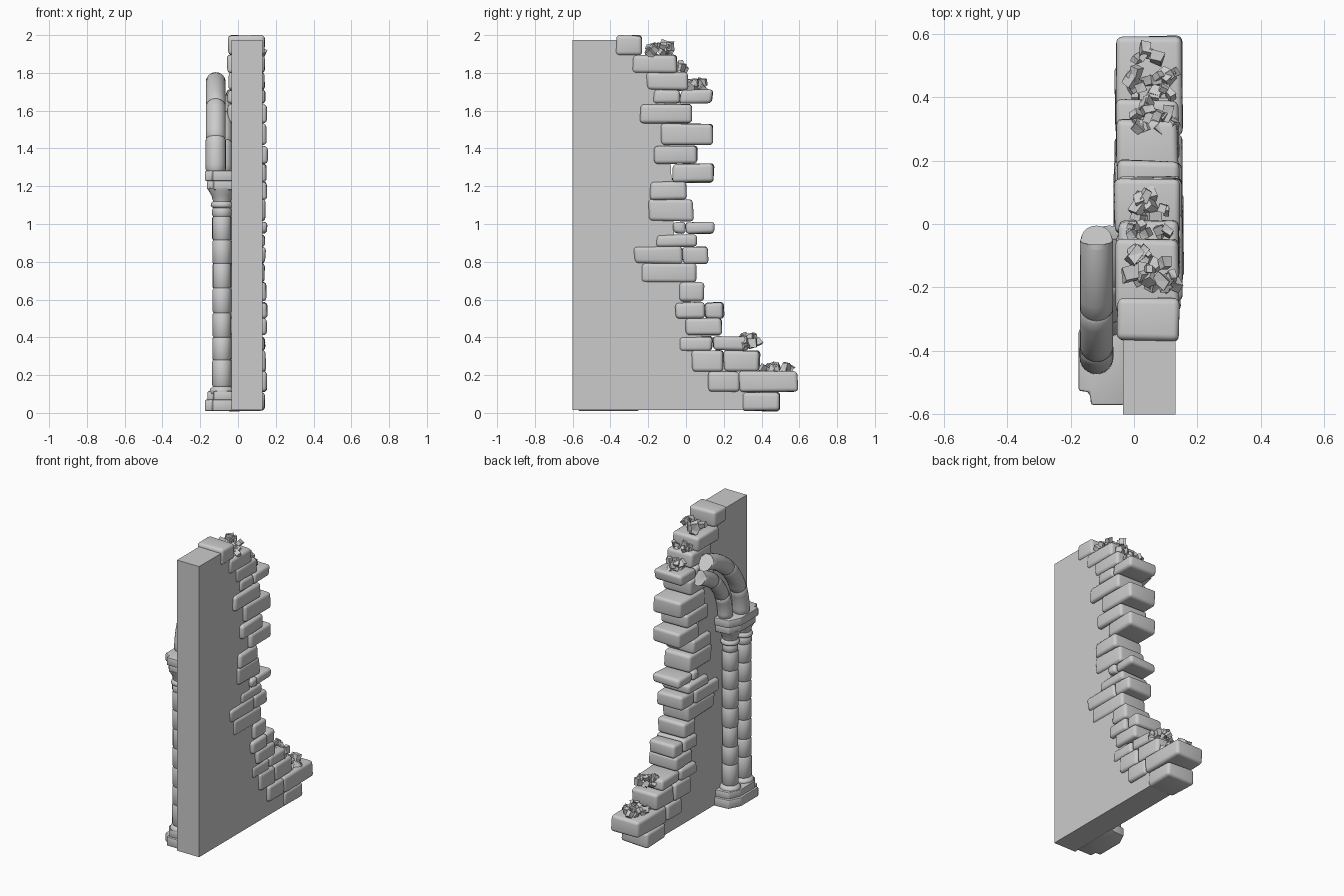
import bpy, bmesh, math, random
from mathutils import Vector, Matrix, Euler

if "Cube" in bpy.data.objects:
    bpy.data.objects.remove(bpy.data.objects["Cube"])

random.seed(7)
R = random.uniform


def finish(bm, name, smooth=None):
    bmesh.ops.recalc_face_normals(bm, faces=bm.faces)
    me = bpy.data.meshes.new(name)
    bm.to_mesh(me)
    bm.free()
    ob = bpy.data.objects.new(name, me)
    bpy.context.collection.objects.link(ob)
    if smooth:
        bpy.ops.object.select_all(action='DESELECT')
        bpy.context.view_layer.objects.active = ob
        ob.select_set(True)
        bpy.ops.object.shade_smooth_by_angle(angle=math.radians(smooth))
    return ob


def extrude_poly(bm, pts, vec):
    f = bm.faces.new([bm.verts.new(p) for p in pts])
    res = bmesh.ops.extrude_face_region(bm, geom=[f])
    vs = [v for v in res['geom'] if isinstance(v, bmesh.types.BMVert)]
    bmesh.ops.translate(bm, verts=vs, vec=vec)


# worn stone: jittered box with soft, rounded edges
def stone(name, y0, y1, z0, z1):
    bm = bmesh.new()
    bmesh.ops.create_cube(bm, size=1)
    xa, xb = -0.055 + R(-.008, .006), 0.146 + R(-.008, .01)
    for v in bm.verts:
        c = v.co + Vector((.5, .5, .5))
        v.co = (xa + (xb - xa) * c.x + R(-.004, .004),
                y0 + (y1 - y0) * c.y + R(-.006, .006),
                z0 + (z1 - z0) * c.z + R(-.004, .004))
    bmesh.ops.bevel(bm, geom=bm.edges[:], offset=.02, segments=4, profile=.5,
                    affect='EDGES', clamp_overlap=True)
    finish(bm, name, 40)


# round sweep through rings of (centre, tangent, radius); tilt slopes the end cap
def sweep(name, rings, tilt=0, n=24):
    bm = bmesh.new()
    loops = []
    for i, (c, t, r) in enumerate(rings):
        side = Vector((1, 0, 0))
        up = Vector(t).cross(side).normalized()
        loop = []
        for k in range(n):
            a = 2 * math.pi * k / n
            p = Vector(c) + side * (r * math.cos(a)) + up * (r * math.sin(a))
            if i == len(rings) - 1:
                p.y -= tilt * (p.z - c[2])
            loop.append(bm.verts.new(p))
        loops.append(loop)
    for a, b in zip(loops, loops[1:]):
        for k in range(n):
            bm.faces.new((a[k], a[(k + 1) % n], b[(k + 1) % n], b[k]))
    bm.faces.new(loops[0])
    bm.faces.new(loops[-1])
    finish(bm, name, 50)


# flat wall slab behind the broken edge
edge = [(.34, .015), (.33, .1), (.25, .22), (.1, .36), (.05, .5), (.02, .6), (-.02, .7),
        (-.06, .9), (-.07, 1.1), (-.08, 1.3), (-.1, 1.6), (-.15, 1.75), (-.25, 1.85), (-.31, 1.975)]
bm = bmesh.new()
extrude_poly(bm, [(-.035, y, z) for y, z in [(-.6, .015)] + edge + [(-.6, 1.975)]], (.165, 0, 0))
finish(bm, "wall_slab")

# courses of edge stones: z0, z1, then the joints along y
courses = [(.01, .11, .30, .50), (.11, .22, .12, .28, .59), (.22, .33, .03, .2, .39),
           (.33, .405, -.035, .14, .33), (.41, .5, 0, .19), (.5, .585, -.055, .1, .2),
           (.59, .69, -.035, .095), (.69, .79, -.24, .05), (.79, .88, -.275, -.02, .115),
           (.88, .945, -.16, .06), (.95, 1.01, -.07, 0, .15), (1.015, 1.13, -.2, .04),
           (1.13, 1.225, -.19, 0), (1.22, 1.32, -.07, .15), (1.32, 1.415, -.17, .06),
           (1.42, 1.53, -.13, .14), (1.53, 1.635, -.24, .03), (1.64, 1.71, -.17, -.03, .14),
           (1.71, 1.805, -.21, .01), (1.80, 1.895, -.28, -.05), (1.895, 1.998, -.37, -.23)]
for i, (z0, z1, *ys) in enumerate(courses):
    for j, (a, b) in enumerate(zip(ys, ys[1:])):
        stone(f"edge_stone_{i}_{j}", a, b, z0, z1)


# rubble heaps: small sharp chunks resting on the ledges
def rubble(name, y0, y1, z0, z1, count):
    bm = bmesh.new()
    for _ in range(count):
        s = R(.03, .055)
        vs = bmesh.ops.create_cube(bm, size=1)['verts']
        m = (Matrix.Translation((R(-.015, .125), R(y0, y1), R(z0, z1)))
             @ Euler((R(0, 6), R(0, 6), R(0, 6))).to_matrix().to_4x4()
             @ Matrix.Diagonal((s, s * R(.6, 1), s * R(.5, .9), 1)))
        for v in vs:
            v.co = m @ (v.co * R(.75, 1.1))
    bmesh.ops.triangulate(bm, faces=bm.faces[:])
    finish(bm, name)


rubble("rubble_top", -.21, -.08, 1.9, 1.945, 24)
rubble("rubble_upper", -.045, 0, 1.8, 1.84, 9)
rubble("rubble_shelf", .01, .1, 1.71, 1.755, 14)
rubble("rubble_lower", .3, .39, .35, .41, 20)
rubble("rubble_foot", .37, .55, .22, .25, 24)


# stepped footing and abacus: chamfered plan, inset towards the wall
def plinth(name, z0, z1, d):
    plan = [(-.03, -.57 + d), (-.135 + d / 2, -.57 + d), (-.14 + d / 2, -.53 + d), (-.175 + d, -.525 + d),
            (-.175 + d, -.34 - d), (-.135 + d / 2, -.26 - d), (-.03, -.25 - d)]
    bm = bmesh.new()
    extrude_poly(bm, [(x, y, z0) for x, y in plan], (0, 0, z1 - z0))
    bmesh.ops.bevel(bm, geom=bm.edges[:], offset=.007, segments=2, profile=.5,
                    affect='EDGES', clamp_overlap=True)
    finish(bm, name, 40)


plinth("footing_lower", .01, .07, 0)
plinth("footing_upper", .065, .115, .014)
plinth("abacus_lower", 1.18, 1.232, .012)
plinth("abacus_upper", 1.228, 1.282, 0)

# paired columns made of drums, with moulded foot and flared capital
joints = [.14, .28, .40, .53, .66, .79, .915, 1.04, 1.085]
for i, y in enumerate((-.35, -.49)):
    prof = [(.1, .06), (.115, .066), (.128, .062), (.138, .05)]
    for a, b in zip(joints, joints[1:]):
        r = .05 + R(-.002, .002)
        prof += [(a, r - .005), (a + .008, r), (b - .008, r), (b, r - .005)]
    prof += [(1.09, .056), (1.1, .06), (1.112, .055), (1.12, .047), (1.15, .055), (1.175, .07), (1.19, .074)]
    sweep(f"column_{i}", [((-.085, y, z), (0, 0, 1), r) for z, r in prof])


# nested arch ribs on a shared centre, voussoirs divided by grooves
def rib(name, x, rad, r, cuts, tilt):
    rings = []
    for a, b in zip(cuts, cuts[1:]):
        rr = r + R(-.0015, .0015)
        ts = [a, a + .018] + [a + (b - a) * k / 5 for k in range(1, 5)] + [b - .018, b]
        for k, t in enumerate(ts):
            c = (x, .068 - rad * math.cos(t), 1.28 + rad * math.sin(t))
            rings.append((c, (0, math.sin(t), math.cos(t)), rr - (.005 if k in (0, 7) else 0)))
    sweep(name, rings, tilt)


rib("arch_rib_outer", -.118, .488, .053, (0, .36, .8, 1.34), .6)
rib("arch_rib_inner", -.078, .375, .047, (0, .42, .87, 1.31), .3)
